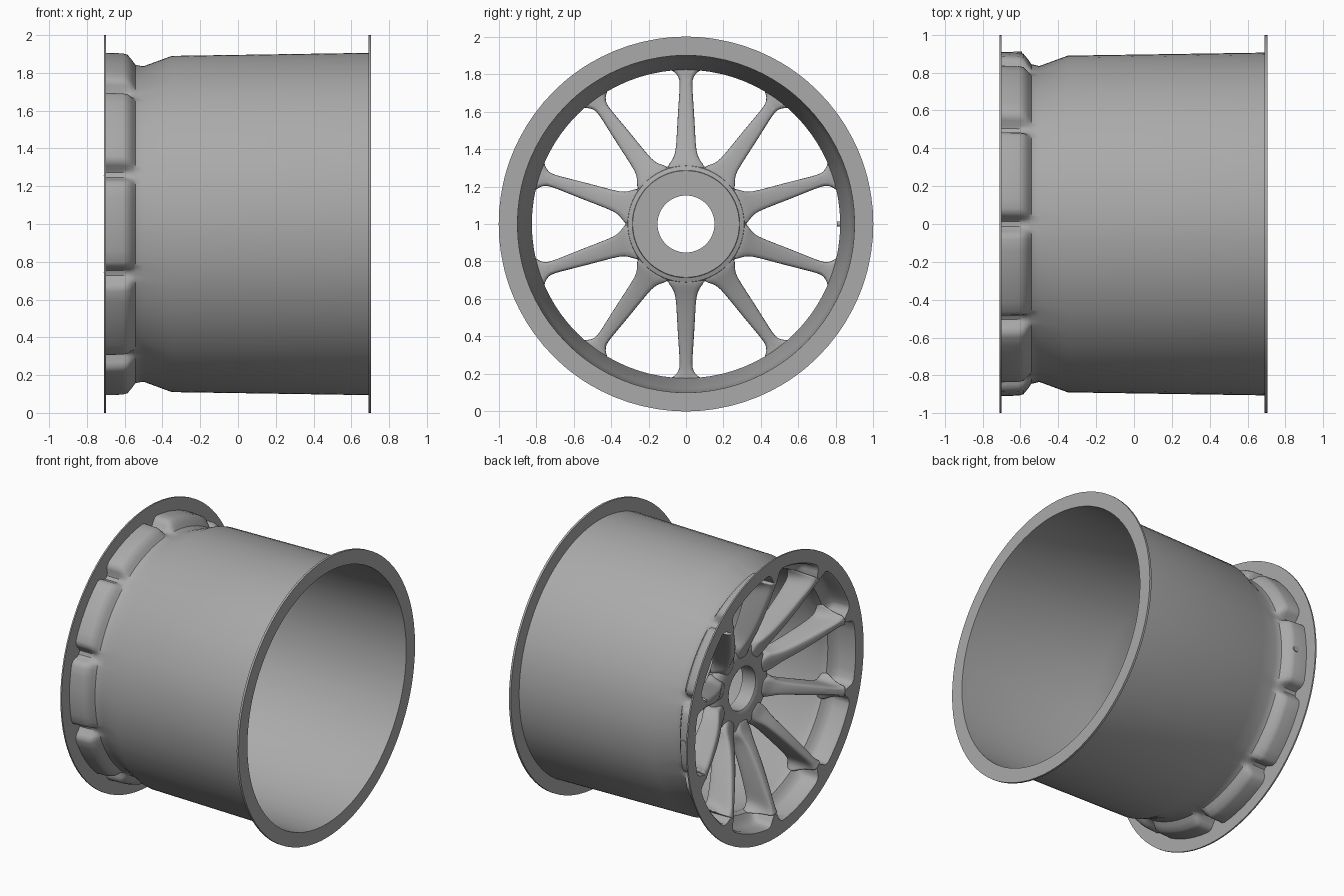
import bpy, bmesh, math
from mathutils import Matrix

if "Cube" in bpy.data.objects:
    bpy.data.objects.remove(bpy.data.objects["Cube"])

CENTRE = Matrix.Translation((0, 0, 1))
SPOKES = 10

# Dark grey metal for the whole wheel
metal = bpy.data.materials.new("dark_grey_metal")
metal.diffuse_color = (0.4, 0.4, 0.4, 1)
metal.use_nodes = True
metal.node_tree.nodes["Principled BSDF"].inputs["Base Color"].default_value = metal.diffuse_color


def finish(name, bm, angle=35):
    bmesh.ops.recalc_face_normals(bm, faces=bm.faces)
    mesh = bpy.data.meshes.new(name)
    bm.to_mesh(mesh)
    bm.free()
    mesh.materials.append(metal)
    ob = bpy.data.objects.new(name, mesh)
    bpy.context.collection.objects.link(ob)
    bpy.ops.object.select_all(action='DESELECT')
    ob.select_set(True)
    bpy.context.view_layer.objects.active = ob
    bpy.ops.object.shade_smooth_by_angle(angle=math.radians(angle))
    return ob


def lathe(name, profile, angles, dip):
    """Spin a closed (x, radius, dip weight) profile round the x axis."""
    bm = bmesh.new()
    rings = []
    for a in angles:
        ring = []
        for x, r, w in profile:
            rr = r - w * dip(a)
            ring.append(bm.verts.new((x, rr * math.cos(a), 1 + rr * math.sin(a))))
        rings.append(ring)
    n = len(profile)
    for i, ring in enumerate(rings):
        nxt = rings[(i + 1) % len(rings)]
        for j in range(n):
            k = (j + 1) % n
            bm.faces.new((ring[j], ring[k], nxt[k], nxt[j]))
    return finish(name, bm)


# Rim barrel: two flanges and a bulged wall that dips in at every spoke
DIP = [(0, 1), (0.9, 0.98), (1.7, 0.8), (2.6, 0.42), (3.6, 0.14), (5.2, 0), (18, 0)]


def spoke_dip(a):
    off = abs((math.degrees(a) - 90 + 18) % 36 - 18)
    for (a0, d0), (a1, d1) in zip(DIP, DIP[1:]):
        if off <= a1:
            return d0 + (d1 - d0) * (off - a0) / (a1 - a0)
    return 0


offsets = [0, .9, 1.7, 2.6, 3.6, 5.2, 9, 13.5, 18, 22.5, 27, 30.8, 32.4, 33.4, 34.3, 35.1]
rim_angles = [math.radians(90 + 36 * k + o) for k in range(SPOKES) for o in offsets]
rim_profile = [
    (-.71, 1.0, 0), (-.70, 1.0, 0), (-.70, .91, .07), (-.61, .907, .07),
    (-.585, .9, .06), (-.56, .87, .03), (-.543, .845, .005), (-.5, .835, 0), (-.35, .89, 0),
    (.69, .906, 0), (.69, 1.0, 0), (.705, 1.0, 0), (.705, .9, 0),
    (-.35, .879, 0), (-.5, .823, 0), (-.543, .832, .005), (-.56, .857, .03),
    (-.585, .887, .06), (-.61, .897, .07), (-.695, .899, .07), (-.71, .91, .08)]
lathe("rim_barrel", rim_profile, rim_angles, spoke_dip)

# Hub: flat back disc, wider collar that joins the spokes, centre bore
hub_profile = [(-.445, .152, 0), (-.452, .165, 0), (-.455, .2, 0), (-.45, .25, 0),
               (-.44, .29, 0), (-.42, .313, 0), (-.39, .322, 0), (-.36, .31, 0),
               (-.352, .287, 0), (-.34, .285, 0), (-.34, .152, 0)]
hub_angles = [math.tau * i / 60 for i in range(60)]
lathe("hub", hub_profile, hub_angles, lambda a: 0)

# Spokes: (radius, front x, back x, front half width, back half width)
STATIONS = [
    (.20, -.445, -.36, .04, .06), (.25, -.462, -.36, .055, .07), (.30, -.48, -.36, .066, .105),
    (.325, -.495, -.365, .057, .088), (.36, -.515, -.38, .046, .06),
    (.42, -.55, -.405, .04, .052), (.55, -.61, -.445, .036, .046),
    (.67, -.655, -.475, .032, .038), (.75, -.685, -.49, .028, .032),
    (.785, -.697, -.495, .028, .038), (.812, -.707, -.497, .034, .062),
    (.826, -.712, -.498, .04, .09), (.836, -.714, -.5, .042, .1)]


def spoke(index):
    bm = bmesh.new()
    rings = []
    for r, xf, xb, wf, wb in STATIONS:
        d = xb - xf
        half = [(wf * .75, xf), (wf, xf + d * .08), (wf * 1.1, xf + d * .4),
                (wb, xb - d * .25), (wb, xb - d * .06), (wb * .8, xb)]
        pts = half + [(-w, x) for w, x in reversed(half)]
        rings.append([bm.verts.new((x, w, r)) for w, x in pts])
    n = len(rings[0])
    for a, b in zip(rings, rings[1:]):
        for j in range(n):
            bm.faces.new((a[j], a[(j + 1) % n], b[(j + 1) % n], b[j]))
    bm.faces.new(rings[0])
    bm.faces.new(rings[-1])
    turn = Matrix.Rotation(math.tau * index / SPOKES, 4, 'X')
    bmesh.ops.transform(bm, matrix=CENTRE @ turn, verts=bm.verts)
    ob = finish("spoke_%d" % (index + 1), bm, 60)
    sub = ob.modifiers.new("round", 'SUBSURF')
    sub.levels = sub.render_levels = 1


for i in range(SPOKES):
    spoke(i)

# Valve stem: through the wall midway between two spokes
bm = bmesh.new()
for radius, y0, y1 in ((.022, .85, .911), (.013, .805, .87)):
    place = Matrix.Translation((-.615, (y0 + y1) / 2, 1)) @ Matrix.Rotation(math.pi / 2, 4, 'X')
    bmesh.ops.create_cone(bm, cap_ends=True, segments=12, radius1=radius, radius2=radius,
                          depth=y1 - y0, matrix=place)
finish("valve_stem", bm)
